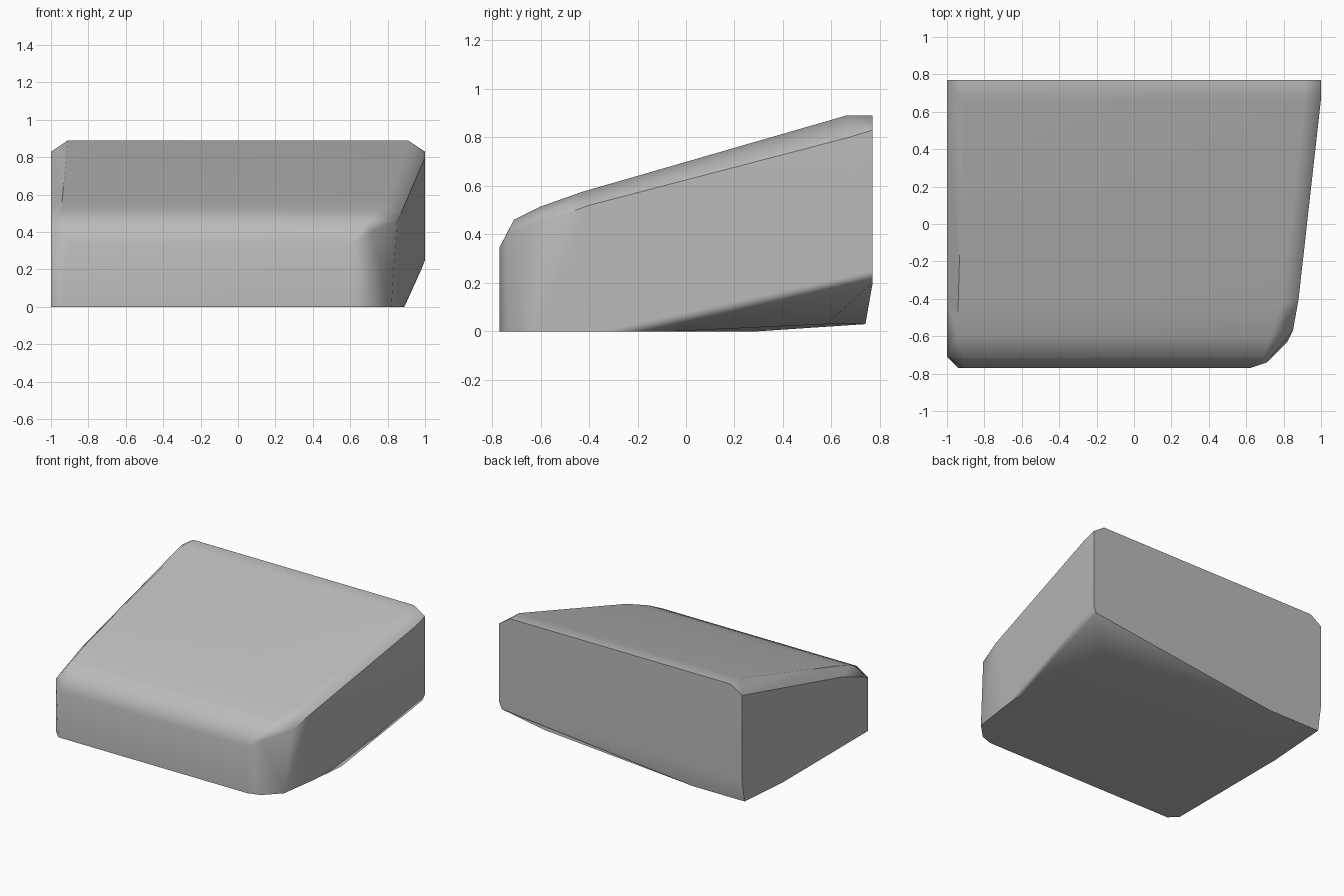
import bpy
import bmesh
import math

default = bpy.data.objects.get("Cube")
if default:
    bpy.data.objects.remove(default, do_unlink=True)


def make_material(name, colour):
    mat = bpy.data.materials.new(name)
    mat.use_nodes = True
    mat.diffuse_color = colour
    mat.node_tree.nodes["Principled BSDF"].inputs["Base Color"].default_value = colour
    return mat


def make_wedge(name, outlines, material, sharp_angle):
    """Wrap a convex skin around stacked outlines and merge its flat facets."""
    bm = bmesh.new()
    for outline in outlines:
        for point in outline:
            bm.verts.new(point)
    hull = bmesh.ops.convex_hull(bm, input=bm.verts[:])
    unused = [v for v in hull["geom_interior"] if isinstance(v, bmesh.types.BMVert)]
    bmesh.ops.delete(bm, geom=unused, context='VERTS')
    bmesh.ops.dissolve_limit(bm, angle_limit=math.radians(1),
                             verts=bm.verts[:], edges=bm.edges[:])
    bmesh.ops.recalc_face_normals(bm, faces=bm.faces[:])
    mesh = bpy.data.meshes.new(name)
    bm.to_mesh(mesh)
    bm.free()
    mesh.materials.append(material)

    obj = bpy.data.objects.new(name, mesh)
    bpy.context.collection.objects.link(obj)
    bpy.ops.object.select_all(action='DESELECT')
    obj.select_set(True)
    bpy.context.view_layer.objects.active = obj
    bpy.ops.object.shade_smooth_by_angle(angle=math.radians(sharp_angle))
    # Keep the broad faces flat and the shading change on the narrow chamfers
    weighted = obj.modifiers.new("weighted_normals", 'WEIGHTED_NORMAL')
    weighted.keep_sharp = True
    return obj


# Base outline: rounded front left corner, slightly raised back
base = [
    (-1, -.71, 0), (-.94, -.77, 0), (.62, -.77, 0), (.71, -.74, 0),
    (.82, -.63, 0), (.86, -.35, 0), (.89, -.06, 0), (-1, .29, 0),
    (-1, .74, .03), (-.58, .74, .03), (.76, .58, .03),
]
# Lower back corner where the underside is cut away
cutaway = [(1, .77, .25), (.98, .77, .2), (-1, .77, .2)]
# Shoulder outline: top edge of the walls, rising to the back
shoulder = [
    (-1, .77, .83), (-1, -.4, .52), (-1, -.71, .4), (-.91, -.77, .345),
    (.62, -.77, .345), (.71, -.74, .4), (.85, -.57, .46), (.88, -.4, .52),
    (1, .67, .8), (1, .77, .83),
]
# Roof outline: sloped panel inside the chamfers
roof = [
    (-.91, .77, .89), (.91, .77, .89), (.91, .66, .89), (.79, -.43, .575),
    (.73, -.6, .515), (.69, -.71, .46), (-.91, -.71, .46),
    (-.94, -.6, .515), (-.94, -.43, .575), (-.91, .66, .89),
]

grey = make_material("plain_grey", (.5, .5, .5, 1))
make_wedge("wedge_block", [base, cutaway, shoulder, roof], grey, 40)
